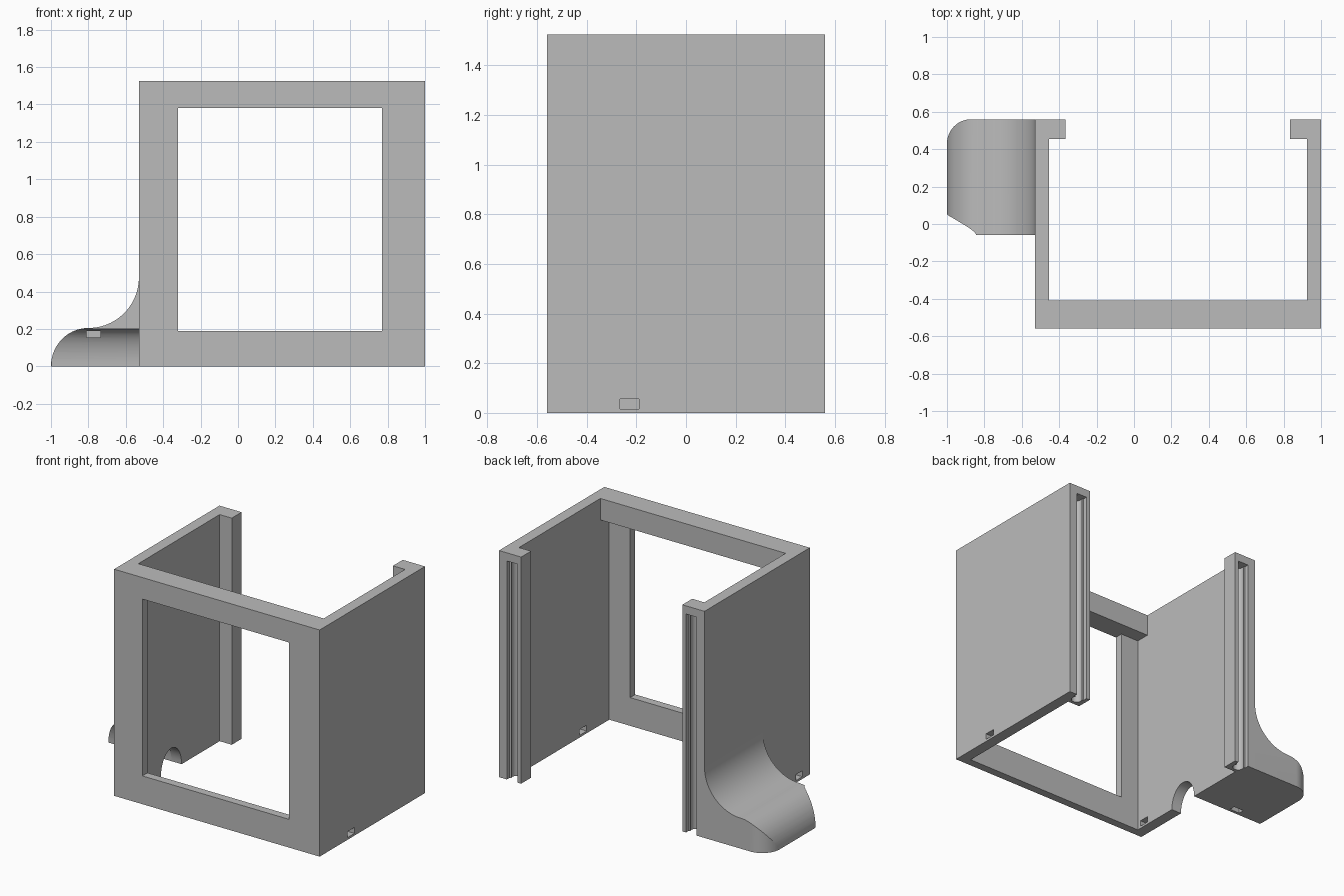
import bpy, bmesh
from math import sin, cos, pi, radians

old = bpy.data.objects.get("Cube")
if old:
    bpy.data.objects.remove(old, do_unlink=True)

grey = bpy.data.materials.new("plain_grey")
grey.use_nodes = True
COLOUR = (0.5, 0.5, 0.5, 1)
grey.diffuse_color = COLOUR
grey.node_tree.nodes["Principled BSDF"].inputs["Base Color"].default_value = COLOUR


def arc(cx, cy, rx, ry, start, end, n=20):
    angles = [radians(start + (end - start) * i / n) for i in range(n + 1)]
    return [(cx + rx * cos(a), cy + ry * sin(a)) for a in angles]


def prism(name, points, axis, lo, hi):
    """Extrude a closed 2D outline along one axis."""
    place = {"x": lambda u, v: (lo, u, v),
             "y": lambda u, v: (u, lo, v),
             "z": lambda u, v: (u, v, lo)}[axis]
    bm = bmesh.new()
    face = bm.faces.new([bm.verts.new(place(u, v)) for u, v in points])
    new = bmesh.ops.extrude_face_region(bm, geom=[face])["geom"]
    shift = [hi - lo if a == axis else 0 for a in "xyz"]
    bmesh.ops.translate(bm, vec=shift,
                        verts=[g for g in new if isinstance(g, bmesh.types.BMVert)])
    bmesh.ops.recalc_face_normals(bm, faces=bm.faces)
    mesh = bpy.data.meshes.new(name)
    bm.to_mesh(mesh)
    bm.free()
    mesh.materials.append(grey)
    ob = bpy.data.objects.new(name, mesh)
    bpy.context.collection.objects.link(ob)
    return ob


def box(name, x0, x1, y0, y1, z0, z1):
    return prism(name, [(x0, y0), (x1, y0), (x1, y1), (x0, y1)], "z", z0, z1)


def carve(target, cutter, operation="DIFFERENCE"):
    mod = target.modifiers.new("carve", "BOOLEAN")
    mod.operation, mod.solver, mod.object = operation, "EXACT", cutter
    bpy.context.view_layer.objects.active = target
    bpy.ops.object.modifier_apply(modifier=mod.name)
    bpy.data.objects.remove(cutter, do_unlink=True)


# Main sizes
LEFT, RIGHT, DEPTH, HEIGHT = -0.53, 1.0, 0.56, 1.525
IN_L, IN_R, POST = LEFT + 0.075, RIGHT - 0.075, 0.165
MID = (LEFT + RIGHT) / 2

# Housing: C-shaped plan with two back posts
plan = [(LEFT, -DEPTH), (RIGHT, -DEPTH), (RIGHT, DEPTH), (RIGHT - POST, DEPTH),
        (RIGHT - POST, 0.455), (IN_R, 0.455), (IN_R, -0.41), (IN_L, -0.41),
        (IN_L, 0.455), (LEFT + POST, 0.455), (LEFT + POST, DEPTH), (LEFT, DEPTH)]
housing = prism("housing", plan, "z", 0, HEIGHT)

# Thin front panel below the thick top bar, with its window
carve(housing, box("recess_cutter", IN_L, IN_R, -0.505, -0.3, -0.1, 1.38))
carve(housing, box("window_cutter", -0.32, 0.77, -0.7, -0.45, 0.19, 1.38))

# Rod grooves in the back posts
for side in (-1, 1):
    cx = MID + side * 0.667
    groove = ([(cx - 0.04, 0.6), (cx - 0.04, 0.53)]
              + arc(cx, 0.51, 0.034, 0.034, 144, 396)
              + [(cx + 0.04, 0.53), (cx + 0.04, 0.6)])
    carve(housing, prism("groove_cutter", groove, "z", -0.1, 1.47))

# Small tie slots in both side walls and the cable arch in one
carve(housing, box("slot_cutter", 0.8, 1.1, -0.265, -0.19, 0.015, 0.055))
carve(housing, box("slot_cutter", -0.6, -0.4, -0.48, -0.41, 0.015, 0.055))
arch = arc(-0.06, 0, 0.11, 0.15, 0, 180) + [(-0.17, -0.1), (0.05, -0.1)]
carve(housing, prism("arch_cutter", arch, "x", -0.6, -0.4))

# Curved side foot: S-shaped profile, rounded plan corners
profile = ([(LEFT, 0)] + arc(-0.8, 0.475, 0.27, 0.27, 0, -90, 24)
           + arc(-0.8, 0, 0.2, 0.205, 90, 180, 24)[1:])
foot = prism("side_foot", profile, "y", -0.06, DEPTH)
outline = ([(-0.4, DEPTH)] + arc(-0.87, 0.43, 0.13, 0.13, 90, 180)
           + arc(-0.87, 0.07, 0.13, 0.13, 180, 270) + [(-0.4, -0.06)])
carve(foot, prism("outline_cutter", outline, "z", -0.1, 0.7), "INTERSECT")

# Cable channel along the front of the foot, and its tie slot
channel = arc(-0.06, 0, 0.11, 0.2, 0, 180, 32) + [(-0.17, -0.1), (0.05, -0.1)]
carve(foot, prism("channel_cutter", channel, "x", -1.1, -0.4))
tie = [(-0.1, 0.155), (0.07, 0.155), (0.07, -0.1), (0.11, -0.1),
       (0.11, 0.19), (-0.1, 0.19)]
carve(foot, prism("tie_cutter", tie, "x", -0.81, -0.735))

# Smooth the curves, keep hard edges
bpy.ops.object.select_all(action="DESELECT")
for ob in (housing, foot):
    ob.select_set(True)
bpy.context.view_layer.objects.active = housing
bpy.ops.object.shade_smooth_by_angle(angle=radians(25))
